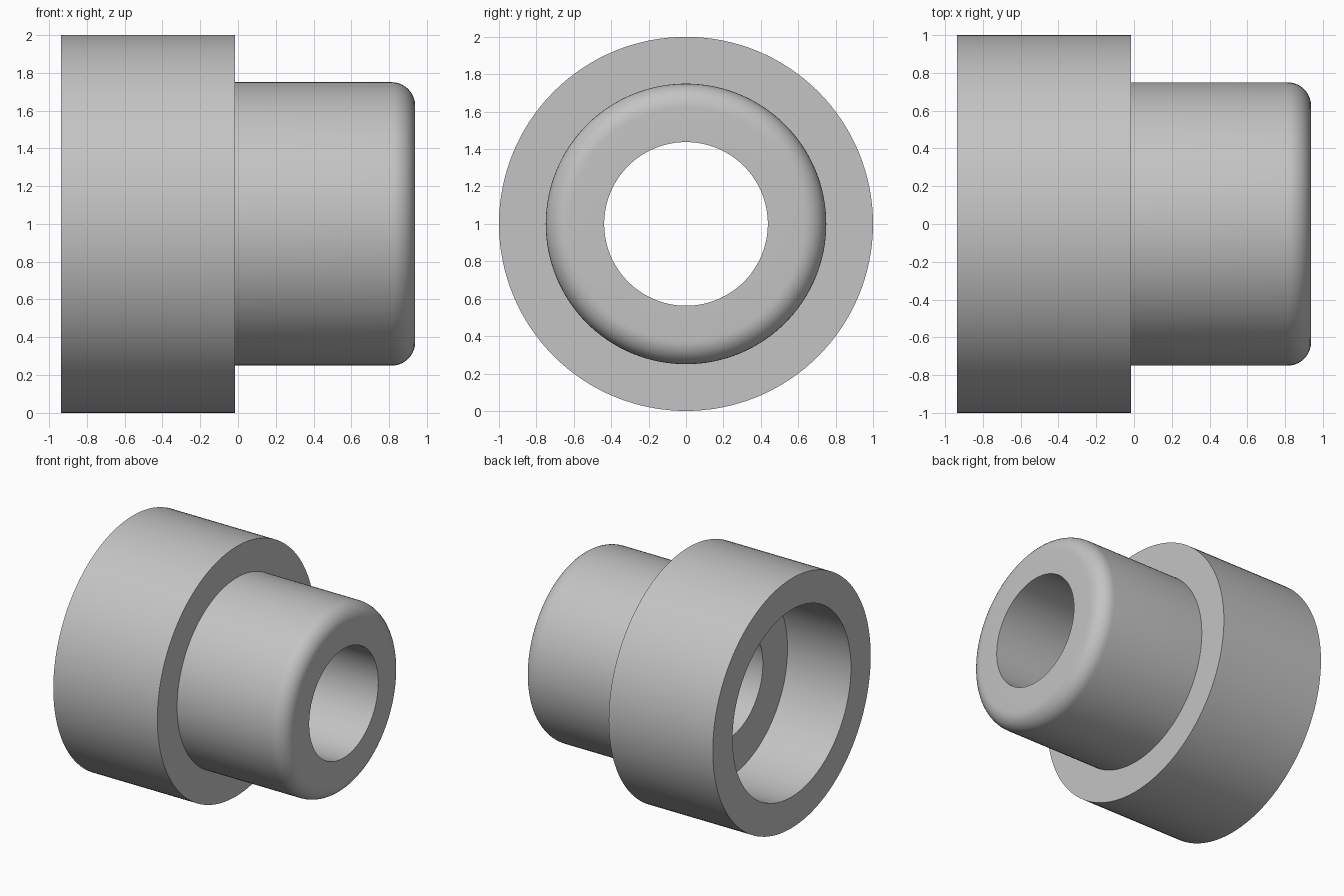
import bpy
import bmesh
from math import sin, cos, pi, radians
from mathutils import Vector

cube = bpy.data.objects.get("Cube")
if cube:
    bpy.data.objects.remove(cube, do_unlink=True)

SEGMENTS = 128
LEFT, RIGHT = -0.9375, 0.9375      # overall length along x
SHOULDER, FLOOR = -0.015, -0.375   # flange face, counterbore floor
FLANGE_R, SPIGOT_R = 1.0, 0.75
SOCKET_R, BORE_R = 0.75, 0.4375
FILLET, FILLET_STEPS = 0.125, 10


def make_material(name, colour):
    mat = bpy.data.materials.new(name)
    mat.use_nodes = True
    mat.diffuse_color = colour
    mat.node_tree.nodes["Principled BSDF"].inputs["Base Color"].default_value = colour
    return mat


def revolve(name, profile, mat):
    """Spin a closed (x, radius) profile around the x axis."""
    bm = bmesh.new()
    verts = [bm.verts.new((x, 0, r)) for x, r in profile]
    edges = [bm.edges.new((a, b)) for a, b in zip(verts, verts[1:] + verts[:1])]
    bmesh.ops.spin(bm, geom=verts + edges, cent=(0, 0, 0), axis=(1, 0, 0),
                   angle=2 * pi, steps=SEGMENTS, use_merge=True)
    bmesh.ops.remove_doubles(bm, verts=bm.verts, dist=0.0001)
    bmesh.ops.recalc_face_normals(bm, faces=bm.faces)
    mesh = bpy.data.meshes.new(name)
    bm.to_mesh(mesh)
    bm.free()
    mesh.materials.append(mat)
    obj = bpy.data.objects.new(name, mesh)
    bpy.context.collection.objects.link(obj)
    return obj


# Rounded outer edge at the spigot end
centre = Vector((RIGHT - FILLET, SPIGOT_R - FILLET))
angles = [pi / 2 * i / FILLET_STEPS for i in range(FILLET_STEPS + 1)]
rounded = [centre + FILLET * Vector((sin(a), cos(a))) for a in angles]

# Flange, shoulder, rounded spigot, through bore and socket in one section
profile = [(LEFT, SOCKET_R), (LEFT, FLANGE_R), (SHOULDER, FLANGE_R), (SHOULDER, SPIGOT_R)]
profile += [tuple(p) for p in rounded]
profile += [(RIGHT, BORE_R), (FLOOR, BORE_R), (FLOOR, SOCKET_R)]

grey = make_material("plain grey", (0.55, 0.55, 0.55, 1))
bushing = revolve("stepped_bushing", profile, grey)
bushing.location.z = FLANGE_R

# Smooth walls, crisp rims
bpy.ops.object.select_all(action="DESELECT")
bushing.select_set(True)
bpy.context.view_layer.objects.active = bushing
bpy.ops.object.shade_smooth_by_angle(angle=radians(30))
